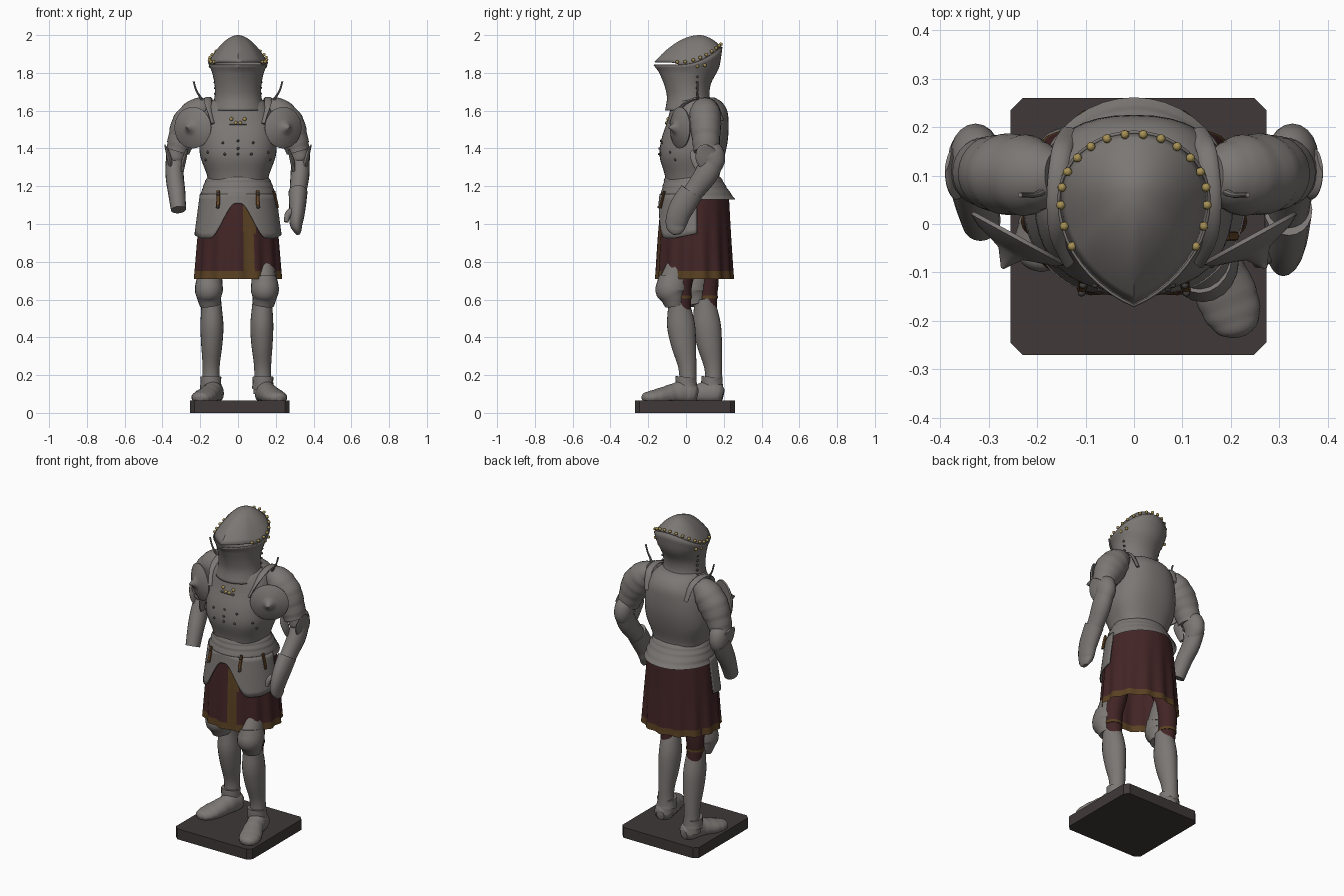
import bpy, bmesh
from math import sin, cos, pi, radians, copysign
from mathutils import Vector
from mathutils.bvhtree import BVHTree

cube = bpy.data.objects.get("Cube")
if cube:
    bpy.data.objects.remove(cube)


def material(name, r, g, b):
    m = bpy.data.materials.new(name)
    m.use_nodes = True
    m.diffuse_color = (r, g, b, 1)
    m.node_tree.nodes["Principled BSDF"].inputs["Base Color"].default_value = (r, g, b, 1)
    return m


STEEL = material("steel", .20, .185, .175)
IRON = material("dark_iron", .06, .055, .05)
PLINTH = material("plinth_brown", .05, .04, .04)
CLOTH = material("dark_red_cloth", .055, .018, .019)
TRIM = material("brown_trim", .10, .052, .016)
LEATHER = material("leather", .13, .06, .02)
BRASS = material("brass", .38, .28, .09)


def finish(name, bm, mats, angle=38):
    bmesh.ops.recalc_face_normals(bm, faces=bm.faces)
    me = bpy.data.meshes.new(name)
    bm.to_mesh(me)
    bm.free()
    for m in mats:
        me.materials.append(m)
    me.shade_smooth()
    me.set_sharp_from_angle(angle=radians(angle))
    ob = bpy.data.objects.new(name, me)
    bpy.context.scene.collection.objects.link(ob)
    return ob


def skin(name, rings, mats, closed=True, caps=(False, False)):
    """Join equal rings of points with quads."""
    bm = bmesh.new()
    vs = [[bm.verts.new(p) for p in r] for r in rings]
    n = len(vs[0])
    for a, b in zip(vs, vs[1:]):
        for i in range(n if closed else n - 1):
            j = (i + 1) % n
            bm.faces.new((a[i], a[j], b[j], b[i]))
    for cap, ring in zip(caps, (vs[0], vs[-1])):
        if cap:
            bm.faces.new(ring)
    return finish(name, bm, mats)


def spline(rows, k=4):
    """Catmull-Rom resampling of rows of numbers."""
    out = []
    for i in range(len(rows) - 1):
        a, b, c, d = (rows[min(max(i + o, 0), len(rows) - 1)] for o in (-1, 0, 1, 2))
        for j in range(k):
            t = j / k
            out.append(tuple(q + .5 * t * (r - p + t * (2*p - 5*q + 4*r - s + t * (3*q - p - 3*r + s)))
                             for p, q, r, s in zip(a, b, c, d)))
    return out + [tuple(rows[-1])]


def lames(rows, n, amount, first):
    """Sawtooth the radii (columns from first on) into overlapping plates."""
    return [r[:first] + tuple(v * (1 + amount * (i * n / len(rows) % 1)) for v in r[first:])
            for i, r in enumerate(rows)]


def oval(cx, cy, z, rx, rf, rb, power=2.0, point=0.0, n=40):
    """Horizontal ring with its own front and back depth; angle 0 is the front."""
    pts = []
    for i in range(n):
        a = 2 * pi * i / n
        s, c = sin(a), cos(a)
        x = rx * copysign(abs(s) ** (2 / power), s)
        y = copysign(abs(c) ** (2 / power), c)
        if c > 0:
            y = (1 - point) * y + point * (1 - min(a, 2 * pi - a) / (pi / 2))
        pts.append(Vector((cx + x, cy - y * (rf if c > 0 else rb), z)))
    return pts


def tube(name, rows, mat, ref=(0, 1, 0), n=20, floor=None):
    """Sweep an ellipse; rows are x, y, z, radius across, radius along ref."""
    ps = [Vector(r[:3]) for r in rows]
    rings = []
    for i, r in enumerate(rows):
        t = (ps[min(i + 1, len(ps) - 1)] - ps[max(i - 1, 0)]).normalized()
        u = t.cross(Vector(ref)).normalized()
        v = u.cross(t)
        ring = [ps[i] + u * r[3] * cos(2*pi*k/n) + v * r[4] * sin(2*pi*k/n) for k in range(n)]
        if floor is not None:
            for p in ring:
                p.z = max(p.z, floor)
        rings.append(ring)
    return skin(name, rings, [mat], caps=(True, True))


def studs(name, points, r, mat):
    bm = bmesh.new()
    for p in points:
        vs = bmesh.ops.create_icosphere(bm, subdivisions=1, radius=r)["verts"]
        bmesh.ops.translate(bm, verts=vs, vec=p)
    return finish(name, bm, [mat], 60)


def flip(rows, s, dx=0, dy=0):
    return [(s * (r[0] + dx), r[1] + dy) + tuple(r[2:]) for r in rows]


# Plinth with chamfered corners
x0, x1, y0, y1, c = -.255, .273, -.27, .26, .025
outline = [(x0 + c, y0), (x1 - c, y0), (x1, y0 + c), (x1, y1 - c),
           (x1 - c, y1), (x0 + c, y1), (x0, y1 - c), (x0, y0 + c)]
skin("plinth", [[(x, y, z) for x, y in outline] for z in (0, .065)], [PLINTH], caps=(True, True))

# Breastplate and backplate, waisted
rows = spline([(1.22, .155, .155, .125), (1.27, .168, .165, .13), (1.36, .20, .19, .155),
               (1.45, .205, .18, .172), (1.54, .195, .15, .175), (1.60, .175, .135, .168),
               (1.645, .145, .12, .14), (1.67, .11, .10, .10)])
chest = skin("cuirass", [oval(0, .05, r[0], *r[1:], power=2.4) for r in rows], [STEEL], caps=(True, True))
tree = BVHTree.FromPolygons([v.co for v in chest.data.vertices],
                            [tuple(p.vertices) for p in chest.data.polygons])


def on_chest(x, z, front=True):
    return tree.ray_cast(Vector((x, -1 if front else 1, z)), Vector((0, 1 if front else -1, 0)))[0]


# Fauld of overlapping hoops
rows = lames(spline([(1.25, .160, .16, .132), (1.20, .183, .172, .16), (1.13, .203, .19, .208)], 10), 4, .02, 1)
skin("fauld", [oval(0, .05, r[0], *r[1:]) for r in rows], [STEEL])


# Tassets: one curved apron arched in the middle
def tasset_bottom(a):
    t = min(max((abs(a) - .06) / .64, 0), 1)
    return 1.11 - .185 * t * t * (3 - 2 * t) + .04 * max(0, abs(a) - 1.0)


rings = []
for u in range(9):
    ring = []
    for i in range(49):
        a = radians(-92 + 184 * i / 48)
        z = 1.16 + (tasset_bottom(a) - 1.16) * u / 8
        d = (1.16 - z) / .24
        ring.append((sin(a) * (.202 + .032 * d), .05 - cos(a) * (.19 + .026 * d), z))
    rings.append(ring)
tassets = skin("tassets", rings, [STEEL], closed=False)
tassets.modifiers.new("plate", "SOLIDIFY").thickness = .006

# Pleated skirt with trimmed hem and front band
rings = []
for z, rx, rf, rb in spline([(1.16, .188, .165, .18), (1.12, .198, .175, .183), (.95, .214, .19, .19),
                             (.75, .228, .20, .20), (.71, .231, .203, .203)]):
    ring = oval(0, .045, z, rx, rf, rb, n=96)
    for i, p in enumerate(ring):
        wave = 1 + .035 * (1.16 - z) / .45 * cos(14 * 2 * pi * i / 96)
        p.x, p.y = p.x * wave, .045 + (p.y - .045) * wave
    rings.append(ring)
skirt = skin("skirt", rings, [CLOTH, TRIM])
for f in skirt.data.polygons:
    p = f.center
    f.material_index = int(p.z < .75 or (.025 < p.x < .09 and p.y < 0))

# Helm: lower bevor, and skull above the eye slot
rim_z = lambda y: 1.852 + 2.0 * max(0, y + .03) ** 2
rim = oval(0, .05, 0, .153, .217, .137, point=.5)
rows = spline([(.02, 1.60, .135, .125, .13, 0), (.02, 1.67, .118, .115, .10, .1), (.02, 1.74, .118, .13, .105, .2),
               (.03, 1.80, .130, .165, .125, .35)])
rings = [oval(0, r[0], *r[1:5], point=r[5]) for r in rows]
last = rings[-1]
for t in (.2, .4, .7, 1):
    ring = []
    for p, q in zip(rim, last):
        e = t ** (1.2 - .7 * min(1, max(0, p.y / .18)))
        ring.append(Vector((q.x + (p.x - q.x) * e, q.y + (p.y - q.y) * e, q.z + (rim_z(p.y) - .008 - q.z) * t)))
    rings.append(ring)
bevor = skin("bevor", rings, [STEEL])
bevor.modifiers.new("plate", "SOLIDIFY").thickness = .006
rings = []
for i in range(13):
    s = 1 - i / 12 * .995
    rings.append([Vector((p.x * s, .07 + (p.y - .07) * s, z + (2 - z) * (1 - s ** 1.9)))
                  for p in rim
                  for z in [rim_z(p.y) - .008 + .014 * min(1, max(0, (-p.y - .03) / .04))]])
skull = skin("helm_skull", rings, [STEEL], caps=(False, True))
skull.modifiers.new("plate", "SOLIDIFY").thickness = .006

# Rivets round the helm and down its sides
studs("helm_rivets", [(p.x * .99, .05 + (p.y - .05) * .99, rim_z(p.y) + .006)
                      for p in oval(0, .05, 0, .153, .217, .137, point=.5, n=25)[4:22]]
      + [(s * x, y, z) for s in (1, -1) for x, y, z in ((.146, .06, 1.835), (.14, .10, 1.84))], .0105, BRASS)
studs("bevor_rivets", [(s * (.12 + .08 * max(0, z - 1.72)), .06, z)
                       for s in (1, -1) for z in (1.66, 1.69, 1.72, 1.75, 1.78, 1.81)], .008, IRON)

# Breast studs and buckles
studs("breast_brass", [on_chest(x, 1.555 - .02 * (abs(x) < .02)) for x in (-.035, -.012, .012, .035)], .0115, BRASS)
studs("breast_studs", [on_chest(x, z) for x, z in ((0, 1.44), (0, 1.40), (0, 1.37), (-.08, 1.43), (-.07, 1.37),
      (.07, 1.37), (.08, 1.43), (.16, 1.38), (-.16, 1.38), (.17, 1.34), (-.17, 1.34))], .008, IRON)
tube("breast_bar", [(*on_chest(x, 1.53), .006, .006) for x in (-.045, -.02, 0, .02, .045)], STEEL, n=8, ref=(0, 0, 1))

for s, side in ((1, "left"), (-1, "right")):
    # Shoulder strap, hook and round armpit plate
    tube(side + "_shoulder_strap", spline([(*on_chest(s * .13, 1.53), .02, .008), (s * .155, -.02, 1.625, .02, .008),
         (s * .16, .06, 1.665, .02, .008), (s * .15, .15, 1.645, .02, .008),
         (*on_chest(s * .13, 1.55, False), .02, .008)]), STEEL, ref=(0, .3, 1), n=10)
    tube(side + "_hook", spline(flip([(.18, .07, 1.64, .008, .008), (.205, .06, 1.68, .006, .006),
         (.222, .06, 1.71, .005, .005), (.235, .06, 1.755, .005, .005)], s)), STEEL, n=8)
    axis, base = Vector((.48, -.877, 0)), Vector((.236, -.026, 1.51))
    tube(side + "_armpit_disc", flip([(*(base + axis * d), r, r) for d, r in
         ((0, .108), (.008, .11), (.022, .085), (.032, .05), (.04, .028), (.075, .003))], s), STEEL, n=32)
    # Pauldron and upper arm in lames
    rows = spline([(.16, .10, 1.63, .045, .05), (.21, .10, 1.595, .075, .078), (.262, .103, 1.525, .088, .081),
                   (.298, .106, 1.45, .072, .072), (.318, .108, 1.385, .06, .066)], 7)
    tube(side + "_pauldron", flip(lames(rows, 6, .045, 3), s), STEEL, n=28)
    # Elbow cop with a flared outer wing
    tube(side + "_elbow", spline(flip([(.318, .112, 1.41, .045, .055), (.325, .13, 1.375, .054, .07),
         (.328, .14, 1.335, .052, .066), (.33, .12, 1.29, .045, .054)], s)), STEEL)
    tube(side + "_elbow_wing", spline(flip([(.352, .10, 1.29, .010, .02), (.362, .10, 1.34, .014, .05),
         (.374, .115, 1.385, .009, .055), (.384, .13, 1.41, .004, .025)], s)), STEEL)
    tube(side + "_inner_elbow_wing", spline(flip([(.295, .07, 1.28, .008, .015), (.288, .06, 1.33, .012, .03),
         (.275, .05, 1.375, .008, .03), (.268, .045, 1.395, .004, .015)], s)), STEEL)
    # Leather straps on the fauld
    tube(side + "_front_strap", flip([(.105, -.114, 1.175, .010, .007), (.105, -.128, 1.12, .010, .007),
         (.108, -.136, 1.085, .010, .007)], s), LEATHER, n=8)
    studs(side + "_strap_buckles", [(s * .105, -.126, 1.16), (s * .108, -.142, 1.09)], .009, IRON)

    # Legs: the left stands forward of the right, both thighs meet under the skirt
    dx, dy = (0, 0) if s > 0 else (.012, .137)
    move = lambda rows: flip(rows, s, dx, dy)
    tube(side + "_breeches", spline(move([(.12, .045 - dy, 1.0, .06, .07), (.13, .01 - .3 * dy, .80, .058, .06),
         (.135, -.016, .70, .055, .052), (.135, -.02, .62, .05, .048), (.13, -.018, .53, .045, .046)])), CLOTH)
    tube(side + "_garter", move([(.135, -.019, .622, .052, .051), (.135, -.019, .605, .052, .051)]), TRIM)
    thigh = lambda rows: flip(rows, s, dx, dy * .8)
    tube(side + "_cuisse", spline(thigh([(.128, -.02, .84, .05, .05), (.134, -.04, .77, .06, .066),
         (.137, -.062, .70, .066, .078)])), STEEL)
    tube(side + "_knee", spline(thigh([(.137, -.066, .715, .066, .078), (.141, -.072, .68, .072, .082),
         (.142, -.077, .645, .074, .084), (.14, -.068, .61, .064, .066), (.135, -.06, .57, .055, .052)])), STEEL)
    tube(side + "_greave", move(spline([(.13, -.045, .60, .052, .05), (.128, -.035, .55, .055, .062),
         (.126, -.026, .46, .061, .074), (.127, -.012, .36, .056, .066), (.13, .005, .26, .046, .05),
         (.131, .01, .19, .045, .045), (.132, .012, .10, .05, .05)])), STEEL, n=24)
    tube(side + "_ankle_cuff", move([(.132, .005, .13, .058, .056), (.132, -.002, .165, .054, .055),
         (.132, 0, .19, .056, .055), (.132, 0, .186, .046, .045)]), STEEL)
    rows = spline([(.128, .06, .095, .025, .03), (.131, .035, .10, .048, .055), (.137, -.01, .105, .052, .065),
                   (.152, -.07, .098, .054, .055), (.176, -.13, .088, .061, .045), (.195, -.18, .082, .058, .036),
                   (.206, -.215, .078, .042, .028), (.21, -.23, .074, .018, .012)], 5)
    tube(side + "_sabaton", flip(lames(rows, 8, .05, 3), s, .008 if s > 0 else -.006, dy),
         STEEL, ref=(0, 0, 1), floor=.064, n=24)

# Single strap on the left hip
tube("hip_strap", [(.190, -.025, 1.175, .007, .010), (.203, -.025, 1.12, .007, .010),
                   (.210, -.025, 1.085, .007, .010)], LEATHER, n=8)

# Left forearm, gauntlet cuff and lowered hand
tube("left_vambrace", spline([(.33, .14, 1.33, .048, .06), (.328, .105, 1.26, .05, .062), (.32, .055, 1.19, .046, .055),
     (.315, .0, 1.12, .042, .05)]), STEEL)
tube("left_gauntlet", spline([(.318, .03, 1.17, .05, .064), (.315, -.015, 1.10, .045, .066), (.312, -.04, 1.05, .04, .062),
     (.308, -.052, 1.0, .034, .056), (.315, -.05, .965, .022, .042), (.318, -.048, .945, .01, .02)]), STEEL)
tube("left_thumb", spline([(.29, -.05, 1.07, .022, .022), (.265, -.07, 1.05, .018, .018),
     (.255, -.08, 1.01, .011, .011)]), STEEL, n=12)

# Right forearm ending in a plain cuff
tube("right_vambrace", spline([(-.335, .14, 1.33, .048, .06), (-.335, .10, 1.25, .048, .058),
     (-.325, .05, 1.17, .046, .05), (-.315, .005, 1.075, .04, .044)]), STEEL)
